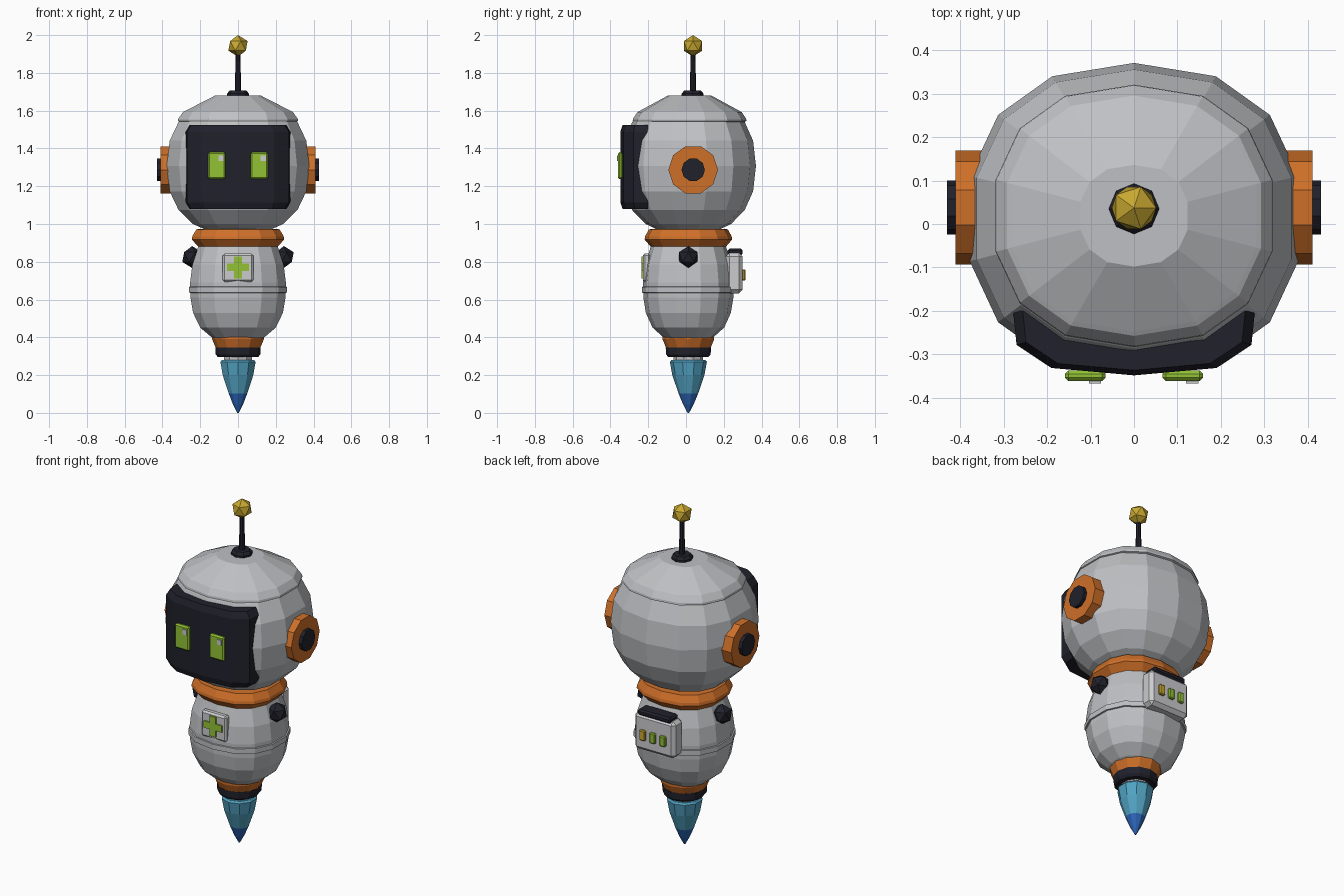
import bpy, bmesh, math
from mathutils import Matrix

if "Cube" in bpy.data.objects:
    bpy.data.objects.remove(bpy.data.objects["Cube"])


def material(name, r, g, b):
    m = bpy.data.materials.new(name)
    m.use_nodes = True
    m.diffuse_color = (r, g, b, 1)
    m.node_tree.nodes["Principled BSDF"].inputs["Base Color"].default_value = (r, g, b, 1)
    return m


GREY = material("shell grey", .52, .53, .55)
PANEL = material("panel light grey", .6, .6, .62)
ORANGE = material("orange", .62, .16, .022)
DARK = material("dark navy", .015, .015, .025)
GREEN = material("lime green", .29, .54, .035)
GOLD = material("gold", .58, .39, .03)
FLAME = material("flame cyan", .085, .37, .55)
FLAME_TIP = material("flame blue", .025, .13, .48)

CY = .0125      # body axis
DEPTH = .927    # depth to width ratio of the shells
SOFT = .86      # exponent that squares the round sections slightly


def finish(name, bm, mat):
    bmesh.ops.recalc_face_normals(bm, faces=bm.faces[:])
    me = bpy.data.meshes.new(name)
    bm.to_mesh(me)
    bm.free()
    me.materials.append(mat)
    ob = bpy.data.objects.new(name, me)
    bpy.context.collection.objects.link(ob)
    return ob


def soft(v, p=SOFT):
    return math.copysign(abs(v) ** p, v)


def skin(name, rings, mat):
    """Join rings of points into a closed surface."""
    bm = bmesh.new()
    loops = [[bm.verts.new(p) for p in ring] for ring in rings]
    n = len(loops[0])
    for a, b in zip(loops, loops[1:]):
        for i in range(n):
            j = (i + 1) % n
            bm.faces.new((a[i], a[j], b[j], b[i]))
    bm.faces.new(loops[0])
    bm.faces.new(loops[-1])
    return finish(name, bm, mat)


def turned(name, profile, mat, sides=14, power=SOFT, depth=DEPTH, cy=CY, front=-9):
    """Turn a (radius, height) profile into a slightly squared shell."""
    rings = []
    for r, z in profile:
        angles = [math.tau * i / sides for i in range(sides)]
        rings.append([(r * soft(math.sin(a), power),
                       max(front, cy - r * depth * soft(math.cos(a), power)), z)
                      for a in angles])
    return skin(name, rings, mat)


def box(name, centre, size, mat, bevel=.008):
    bm = bmesh.new()
    bmesh.ops.create_cube(bm, size=1, matrix=Matrix.Diagonal((*size, 1)))
    ob = finish(name, bm, mat)
    ob.location = centre
    if bevel:
        mod = ob.modifiers.new("edge", "BEVEL")
        mod.width = bevel
        mod.segments = 1
    return ob


def ball(name, centre, radius, mat):
    bm = bmesh.new()
    bmesh.ops.create_icosphere(bm, subdivisions=1, radius=radius)
    ob = finish(name, bm, mat)
    ob.location = centre
    return ob


def side_disc(name, x0, x1, radius, mat, side):
    bm = bmesh.new()
    bmesh.ops.create_cone(bm, cap_ends=True, segments=10, radius1=radius,
                          radius2=radius, depth=x1 - x0)
    ob = finish(name, bm, mat)
    ob.rotation_euler = (0, math.pi / 2, 0)
    ob.location = (side * (x0 + x1) / 2, .038, 1.287)
    return ob


# Head shell, flattened a little behind the visor
steps = 10
head = []
for i in range(steps + 1):
    a = math.pi * (i / steps - .5)
    head.append((max(.004, .386 * soft(max(0, math.cos(a)))), 1.307 + .368 * soft(math.sin(a))))
turned("head", head, GREY, front=-.315)
turned("head_cap", [(.3, 1.535), (.325, 1.545), (.323, 1.557), (.298, 1.592),
                    (.287, 1.598), (.126, 1.679)], GREY, cy=.019)

# Visor
half = [(.278, -.2), (.27, -.278), (.19, -.331), (0, -.348)]
outline = half + [(-x, y) for x, y in reversed(half[:-1])]
visor = []
for z, s in ((1.08, .92), (1.115, 1), (1.487, 1), (1.524, .92)):
    visor.append([(x * s, -.2 + (y + .2) * s, z) for x, y in outline])
skin("visor", visor, DARK)

# Eyes with glints
for side, label in ((1, "left"), (-1, "right")):
    x = side * .112
    box(label + "_eye", (x, -.349, 1.309), (.094, .024, .142), GREEN)
    box(label + "_eye_glint", (x + .022, -.362, 1.348), (.028, .009, .03), PANEL, 0)

# Ear discs, hubs and shoulder nubs
for side, label in ((1, "left"), (-1, "right")):
    side_disc(label + "_ear", .32, .41, .131, ORANGE, side)
    side_disc(label + "_ear_hub", .38, .43, .062, DARK, side)
    ball(label + "_shoulder", (side * .243, CY, .825), .058, DARK)

# Antenna
turned("antenna_base", [(.058, 1.67), (.058, 1.69), (.045, 1.706)], DARK, 8, 1, 1, .035)
turned("antenna_stem", [(.017, 1.7), (.012, 1.91)], DARK, 8, 1, 1, .037)
ball("antenna_ball", (0, .037, 1.943), .057, GOLD)

# Neck collar and body
turned("neck_collar", [(.2, .88), (.215, .88), (.25, .918), (.247, .935), (.225, .972), (.18, .974)],
       ORANGE)
turned("body", [(.13, .395), (.145, .402), (.205, .452), (.243, .53), (.257, .61), (.259, .69),
                (.247, .785), (.215, .88), (.18, .9)], GREY)
turned("body_band", [(.25, .634), (.266, .637), (.266, .667), (.25, .67)], GREY)

# Waist and thruster
turned("waist", [(.118, .345), (.137, .39), (.137, .402)], ORANGE, 12, 1, 1)
turned("thruster_ring", [(.106, .295), (.118, .31), (.12, .347)], DARK, 12, 1, 1)
turned("nozzle", [(.078, .27), (.078, .3)], GREY, 10, 1, 1)
flame = turned("flame", [(.004, 0), (.028, .045), (.052, .103), (.085, .2), (.098, .27), (.09, .28)],
               FLAME, 10, 1, 1)
flame.data.materials.append(FLAME_TIP)
for face in flame.data.polygons:
    face.material_index = int(face.center.z < .1)

# Chest panel with a cross
box("chest_panel", (0, -.208, .768), (.162, .04, .15), PANEL, .01)
arm, wide = .058, .02
bm = bmesh.new()
corners = []
for sx, sz in ((1, 1), (-1, 1), (-1, -1), (1, -1)):
    trio = [(arm, wide), (wide, wide), (wide, arm)]
    for a, b in (trio if sx * sz > 0 else reversed(trio)):
        corners.append(bm.verts.new((sx * a, -.226, .77 + sz * b)))
plate = bm.faces.new(corners)
out = bmesh.ops.extrude_face_region(bm, geom=[plate])
for v in out["geom"]:
    if isinstance(v, bmesh.types.BMVert):
        v.co.y -= .0095
finish("chest_cross", bm, GREEN)

# Backpack with lid and lights
box("backpack", (0, .255, .74), (.264, .09, .215), PANEL, .02)
box("backpack_lid", (0, .26, .852), (.215, .08, .035), DARK, .01)
for i, mat in enumerate((GOLD, GREEN, GREEN)):
    box("backpack_light_%d" % (i + 1), (.065 * (1 - i), .306, .73), (.036, .02, .06), mat, .005)
